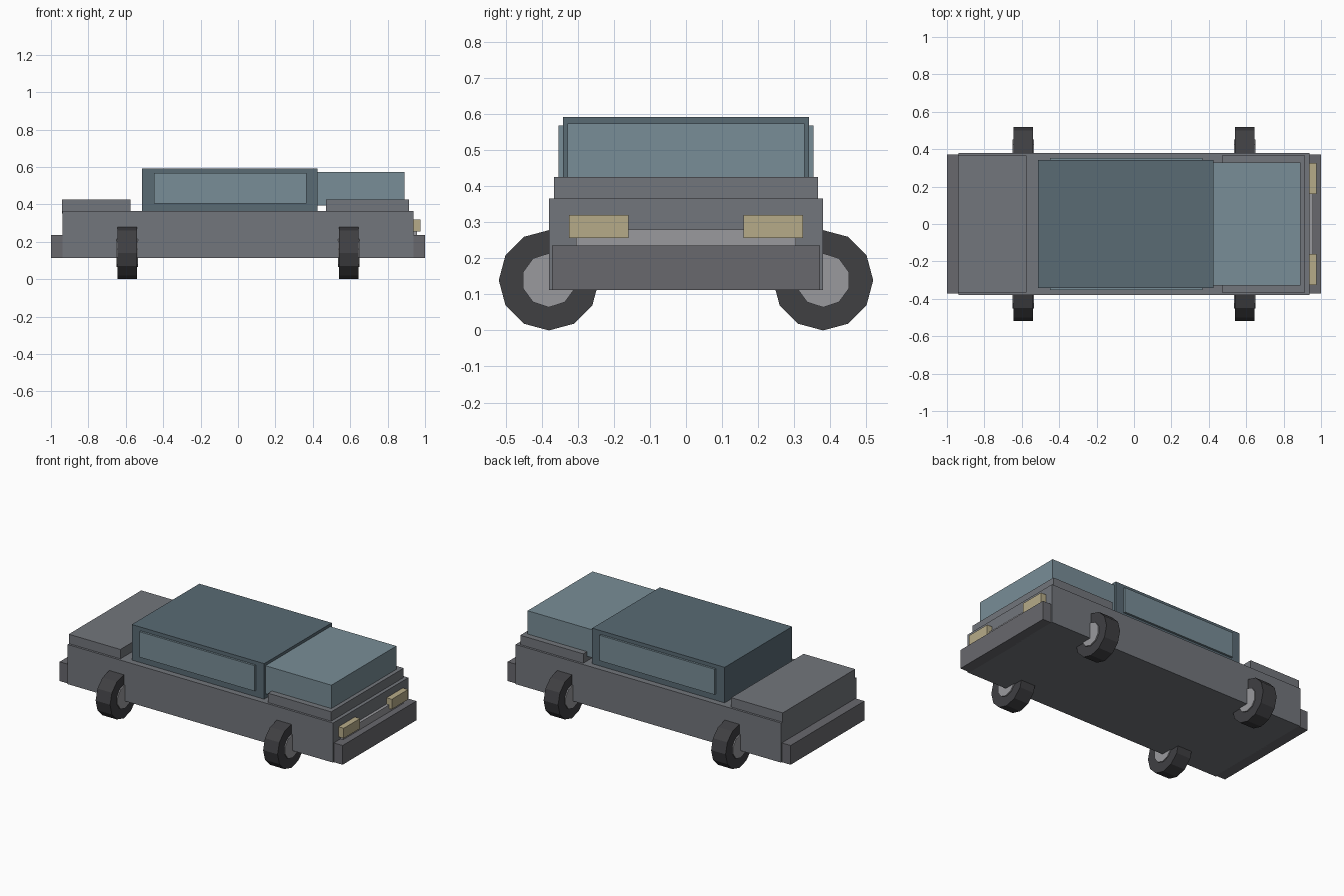
import bpy
from math import pi

if "Cube" in bpy.data.objects:
    bpy.data.objects.remove(bpy.data.objects["Cube"])


def material(name, rgb):
    m = bpy.data.materials.new(name)
    m.diffuse_color = (*rgb, 1)
    m.use_nodes = True
    m.node_tree.nodes["Principled BSDF"].inputs["Base Color"].default_value = m.diffuse_color
    return m


PAINT = material("paint", (0.17, 0.18, 0.20))
TRIM = material("trim", (0.14, 0.14, 0.155))
ROOF = material("roof", (0.10, 0.145, 0.175))
GLASS = material("glass", (0.19, 0.27, 0.31))
RUBBER = material("rubber", (0.05, 0.05, 0.055))
METAL = material("metal", (0.32, 0.32, 0.34))
LAMP = material("lamp", (0.47, 0.41, 0.25))


def box(name, x, y, z, mat):
    """Box from (min, max) ranges on each axis."""
    ranges = (x, y, z)
    bpy.ops.mesh.primitive_cube_add(size=1, location=[(a + b) / 2 for a, b in ranges])
    o = bpy.context.object
    o.name = name
    o.scale = [b - a for a, b in ranges]
    bpy.ops.object.transform_apply(location=False, rotation=False, scale=True)
    o.data.materials.append(mat)
    return o


def disc(name, loc, radius, width, sides, mat):
    """Faceted cylinder with its axis along x and a vertex at the top."""
    bpy.ops.mesh.primitive_cylinder_add(vertices=sides, radius=radius, depth=width,
                                        location=loc, rotation=(pi / 2, 0, pi / 2))
    o = bpy.context.object
    o.name = name
    o.data.materials.append(mat)
    return o


def sym(w):
    return (-w, w)


# Lower body, bonnet and boot lid
box("body", sym(0.938), sym(0.38), (0.112, 0.365), PAINT)
box("hood", (0.47, 0.915), sym(0.366), (0.35, 0.425), PAINT)
box("trunk", (-0.94, -0.575), sym(0.366), (0.35, 0.425), PAINT)

# Bumpers
box("front_bumper", (0.93, 1.0), sym(0.372), (0.112, 0.235), TRIM)
box("rear_bumper", (-1.0, -0.93), sym(0.372), (0.112, 0.235), TRIM)

# Cabin and glass
box("cabin", (-0.512, 0.424), sym(0.341), (0.35, 0.592), ROOF)
box("windshield", (0.41, 0.89), sym(0.328), (0.395, 0.574), GLASS)

# Grille
box("grille", (0.92, 0.957), sym(0.305), (0.17, 0.28), METAL)

# Mirrored side windows, headlights and wheels
for side, s in (("right", -1), ("left", 1)):
    def span(a, b):
        return tuple(sorted((s * a, s * b)))

    box(side + "_window", (-0.45, 0.365), span(0.33, 0.354), (0.405, 0.568), GLASS)
    box(side + "_headlight", (0.925, 0.975), span(0.16, 0.325), (0.256, 0.32), LAMP)
    for end, x in (("rear", -0.592), ("front", 0.592)):
        loc = (x, s * 0.38, 0.139)
        disc(f"{end}_{side}_tire", loc, 0.139, 0.102, 12, RUBBER)
        disc(f"{end}_{side}_hub", loc, 0.075, 0.116, 10, METAL)
